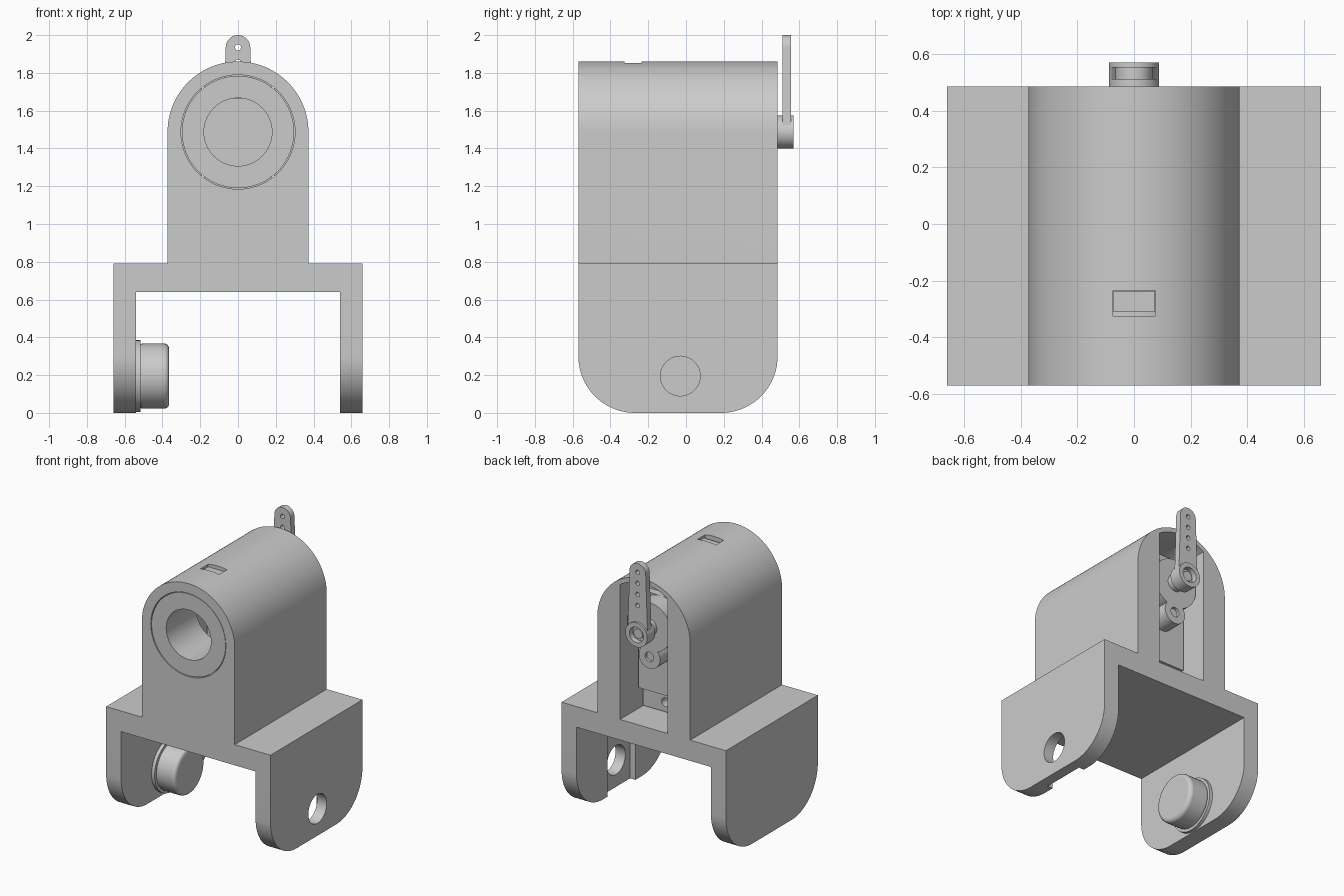
import bpy, bmesh
from math import pi, cos, sin, acos, radians

if "Cube" in bpy.data.objects:
    bpy.data.objects.remove(bpy.data.objects["Cube"])

grey = bpy.data.materials.new("plain grey")
grey.use_nodes = True
grey.diffuse_color = (0.6, 0.6, 0.6, 1)
grey.node_tree.nodes["Principled BSDF"].inputs["Base Color"].default_value = (0.6, 0.6, 0.6, 1)

AXES = {"x": lambda t, u, v: (t, u, v), "y": lambda t, u, v: (u, t, v), "z": lambda t, u, v: (u, v, t)}


def arc(cu, cv, r, a0=0, a1=2 * pi, n=48):
    return [(cu + r * cos(a0 + (a1 - a0) * i / n), cv + r * sin(a0 + (a1 - a0) * i / n)) for i in range(n + 1)]


def circle(cu, cv, r, n=48):
    return arc(cu, cv, r, n=n)[:-1]


def box(u0, u1, v0, v1):
    return [(u0, v0), (u1, v0), (u1, v1), (u0, v1)]


def prism(name, outline, axis, a, b):
    """Extrude a flat outline along an axis from a to b."""
    bm = bmesh.new()
    low, high = ([bm.verts.new(AXES[axis](t, u, v)) for u, v in outline] for t in (a, b))
    n = len(outline)
    bm.faces.new(low)
    bm.faces.new(high)
    for i in range(n):
        j = (i + 1) % n
        bm.faces.new((low[i], low[j], high[j], high[i]))
    bmesh.ops.recalc_face_normals(bm, faces=bm.faces)
    mesh = bpy.data.meshes.new(name)
    bm.to_mesh(mesh)
    bm.free()
    mesh.materials.append(grey)
    ob = bpy.data.objects.new(name, mesh)
    bpy.context.collection.objects.link(ob)
    return ob


def select(ob):
    bpy.ops.object.select_all(action="DESELECT")
    ob.select_set(True)
    bpy.context.view_layer.objects.active = ob


def combine(ob, other, operation="DIFFERENCE"):
    """Apply a boolean and drop the helper."""
    select(ob)
    mod = ob.modifiers.new("cut", "BOOLEAN")
    mod.operation, mod.solver, mod.object = operation, "EXACT", other
    bpy.ops.object.modifier_apply(modifier=mod.name)
    bpy.data.objects.remove(other)


def cut(ob, outline, axis, a, b):
    combine(ob, prism("cutter", outline, axis, a, b))


FRONT, BACK = -0.57, 0.485
SHAFT = 1.487                      # height of the arch and shaft centre
PIVOT_Y, PIVOT_Z = -0.03, 0.195    # centre of the leg pivots

# Housing: two legs, bridge and arched tower
half = [(0.54, 0.64), (0.54, 0), (0.66, 0), (0.66, 0.79), (0.373, 0.79)]
mirrored = [(-x, z) for x, z in reversed(half)]
housing = prism("housing", half + arc(0, SHAFT, 0.373, 0, pi, 64) + mirrored, "y", FRONT, BACK)
r = 0.3
side = arc(FRONT + r, r, r, pi, 1.5 * pi, 20) + arc(BACK - r, r, r, 1.5 * pi, 2 * pi, 20)
combine(housing, prism("helper", side + [(BACK, 2.1), (FRONT, 2.1)], "x", -1, 1), "INTERSECT")

# Front bore, rear slot, top window
cut(housing, circle(0, SHAFT, 0.302, 64), "y", FRONT - 0.1, -0.2)
a = acos(0.19 / 0.34)
cut(housing, [(-0.19, 0.79), (0.19, 0.79)] + arc(0, SHAFT, 0.34, a, pi - a, 24), "y", -0.25, BACK + 0.1)
cut(housing, box(-0.075, 0.075, -0.325, -0.235), "z", 1.7, 2)

# Pivot hole and the guide channel on the inner side of the left leg
cut(housing, circle(PIVOT_Y, PIVOT_Z, 0.105), "x", 0.5, 0.8)
cut(housing, box(PIVOT_Y - 0.16, PIVOT_Y + 0.16, -0.1, 0.639), "x", 0.4, 0.582)

# Pivot knob on the inner side of the right leg
flange = prism("knob_flange", circle(PIVOT_Y, PIVOT_Z, 0.19), "x", -0.55, -0.516)
knob = prism("pivot_knob", circle(PIVOT_Y, PIVOT_Z, 0.172), "x", -0.53, -0.365)
bevel = knob.modifiers.new("rounded rim", "BEVEL")
bevel.width, bevel.segments, bevel.limit_method, bevel.angle_limit = 0.025, 4, "ANGLE", radians(40)

# Front insert ring with its latch
insert = prism("front_insert", circle(0, SHAFT, 0.297, 64), "y", FRONT + 0.003, -0.22)
cut(insert, circle(0, SHAFT, 0.18), "y", -1, 0)
latch = prism("insert_latch", box(-0.073, 0.073, 1.75, 1.835), "y", -0.31, -0.237)

# Motor inside the slot: body, mounting flange, gear covers, shaft
motor = prism("motor_body", box(-0.18, 0.18, 0.95, 1.665), "y", -0.1, 0.29)
mount = prism("motor_mount", box(-0.18, 0.18, 0.8, 1.8), "y", 0.17, 0.235)
for z in (0.87, 1.74):
    cut(mount, circle(0, z, 0.032, 20), "y", 0, 0.5)
gear_cover = prism("gear_cover", circle(0, SHAFT, 0.178), "y", 0.28, 0.42)
small_cover = prism("small_gear_cover", circle(0, 1.27, 0.085, 32), "y", 0.28, 0.42)
cut(small_cover, circle(0, 1.27, 0.035, 20), "y", 0.4, 0.5)
shaft = prism("motor_shaft", circle(0, SHAFT, 0.06, 32), "y", 0.41, 0.5)

# Horn: hub with a screw socket and a tapered arm with holes
hub = prism("horn_hub", circle(0, SHAFT, 0.088), "y", 0.48, 0.57)
cut(hub, circle(0, SHAFT, 0.056, 32), "y", 0.53, 0.6)
screw = prism("horn_screw", circle(0, SHAFT, 0.036, 24), "y", 0.52, 0.55)
arm = prism("horn_arm", [(-0.08, 1.5), (0.08, 1.5)] + arc(0, 1.935, 0.065, 0, pi, 24), "y", 0.51, 0.555)
for z in (1.695, 1.775, 1.855, 1.935):
    cut(arm, circle(0, z, 0.016, 16), "y", 0.4, 0.7)
cut(arm, circle(0, SHAFT, 0.07, 32), "y", 0.4, 0.7)

for ob in (housing, flange, knob, insert, latch, motor, mount, gear_cover, small_cover, shaft, hub, screw, arm):
    select(ob)
    bpy.ops.object.shade_smooth_by_angle(angle=radians(30))
